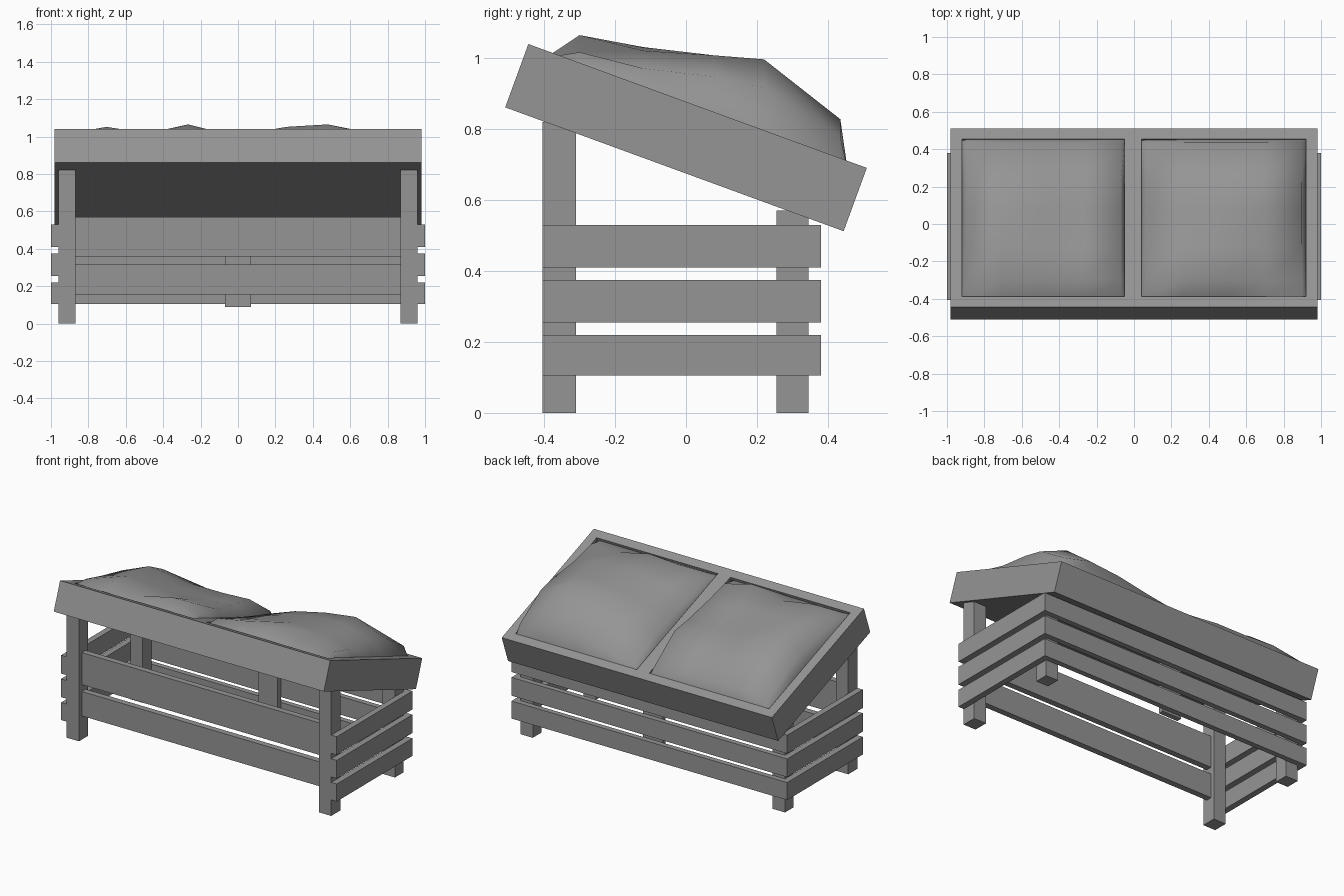
import bpy
from math import radians
from mathutils import Matrix, Vector

cube = bpy.data.objects.get("Cube")
if cube:
    bpy.data.objects.remove(cube)

grey = bpy.data.materials.new("weathered_grey")
grey.use_nodes = True
grey.diffuse_color = (0.3, 0.3, 0.3, 1)
grey.node_tree.nodes["Principled BSDF"].inputs["Base Color"].default_value = (0.3, 0.3, 0.3, 1)


def add_mesh(name, verts, faces):
    mesh = bpy.data.meshes.new(name)
    mesh.from_pydata(verts, [], faces)
    mesh.materials.append(grey)
    obj = bpy.data.objects.new(name, mesh)
    bpy.context.collection.objects.link(obj)
    return obj


def box(name, xs, ys, zs, matrix=Matrix()):
    verts = [matrix @ Vector((x, y, z)) for x in xs for y in ys for z in zs]
    faces = [(0, 1, 3, 2), (4, 6, 7, 5), (0, 4, 5, 1),
             (2, 3, 7, 6), (0, 2, 6, 4), (1, 5, 7, 3)]
    return add_mesh(name, verts, faces)


# Legs and end slats, mirrored left and right
SLATS = ((0.105, 0.22), (0.255, 0.375), (0.41, 0.53))
for side, s in (("left", 1), ("right", -1)):
    leg_x = sorted((s * 0.87, s * 0.96))
    box(f"front_leg_{side}", leg_x, (-0.405, -0.31), (0, 0.82))
    box(f"back_leg_{side}", leg_x, (0.255, 0.345), (0, 0.57))
    for i, zs in enumerate(SLATS):
        box(f"end_slat_{side}_{i}", sorted((s * 0.96, s)), (-0.405, 0.38), zs)

# Back slats with their centre post, and the front boards
for i, zs in enumerate(SLATS):
    box(f"back_slat_{i}", (-0.96, 0.96), (0.345, 0.38), zs)
box("back_centre_post", (-0.07, 0.07), (0.31, 0.345), (0.09, 0.53))
for i, zs in enumerate(((0.155, 0.315), (0.36, 0.57))):
    box(f"front_board_{i}", (-0.87, 0.87), (-0.375, -0.335), zs)

# Sloped tray: floor, rails and divider
tilt = Matrix.Translation((0, 0, 0.776)) @ Matrix.Rotation(radians(-20.1), 4, 'X')
W, L, H, RIM = 0.98, 0.508, 0.095, 0.06
box("tray_floor", (-W + RIM, W - RIM), (-L + RIM, L - RIM), (-H, -H + 0.04), tilt)
box("tray_rail_front", (-W, W), (-L, -L + RIM), (-H, H), tilt)
box("tray_rail_back", (-W, W), (L - RIM, L), (-H, H), tilt)
box("tray_rail_left", (W - RIM, W), (-L + RIM, L - RIM), (-H, H), tilt)
box("tray_rail_right", (-W, -W + RIM), (-L + RIM, L - RIM), (-H, H), tilt)
box("tray_divider", (-0.05, 0.04), (-L + RIM, L - RIM), (-H + 0.04, H), tilt)


def mound(name, x0, x1, heights):
    """Lumpy heap: rows run front to back, heights are above the tray rim."""
    xs = [x0 + (x1 - x0) * t for t in (0, 0.025, 0.25, 0.5, 0.75, 0.975, 1)]
    ys = (-0.395, -0.3, -0.12, 0.08, 0.22, 0.435, 0.455)
    n = len(xs)
    verts = []
    for j, y in enumerate(ys):
        for i, x in enumerate(xs):
            edge = i in (0, n - 1) or j in (0, n - 1)
            h = -0.02 if edge else heights[j - 1][i - 1]
            verts.append((x, y, 1.04 - 0.366 * (y + 0.445) + h))
    faces = [(k, k + 1, k + n + 1, k + n)
             for j in range(n - 1) for k in range(j * n, j * n + n - 1)]
    obj = add_mesh(name, verts, faces)
    obj.data.shade_smooth()
    return obj


# Heaped contents in the two compartments
mound("heap_left", 0.04, 0.92, (
    (0.03, 0.065, 0.078, 0.03, 0.03),
    (0.03, 0.07, 0.11, 0.10, 0.05),
    (0.04, 0.10, 0.15, 0.16, 0.10),
    (0.05, 0.12, 0.17, 0.20, 0.12),
    (0.02, 0.05, 0.09, 0.11, 0.06)))
mound("heap_right", -0.92, -0.05, (
    (0.03, 0.065, 0.03, 0.078, 0.03),
    (0.05, 0.10, 0.08, 0.06, 0.05),
    (0.08, 0.16, 0.09, 0.07, 0.08),
    (0.08, 0.14, 0.10, 0.10, 0.11),
    (0.03, 0.06, 0.05, 0.05, 0.03)))
